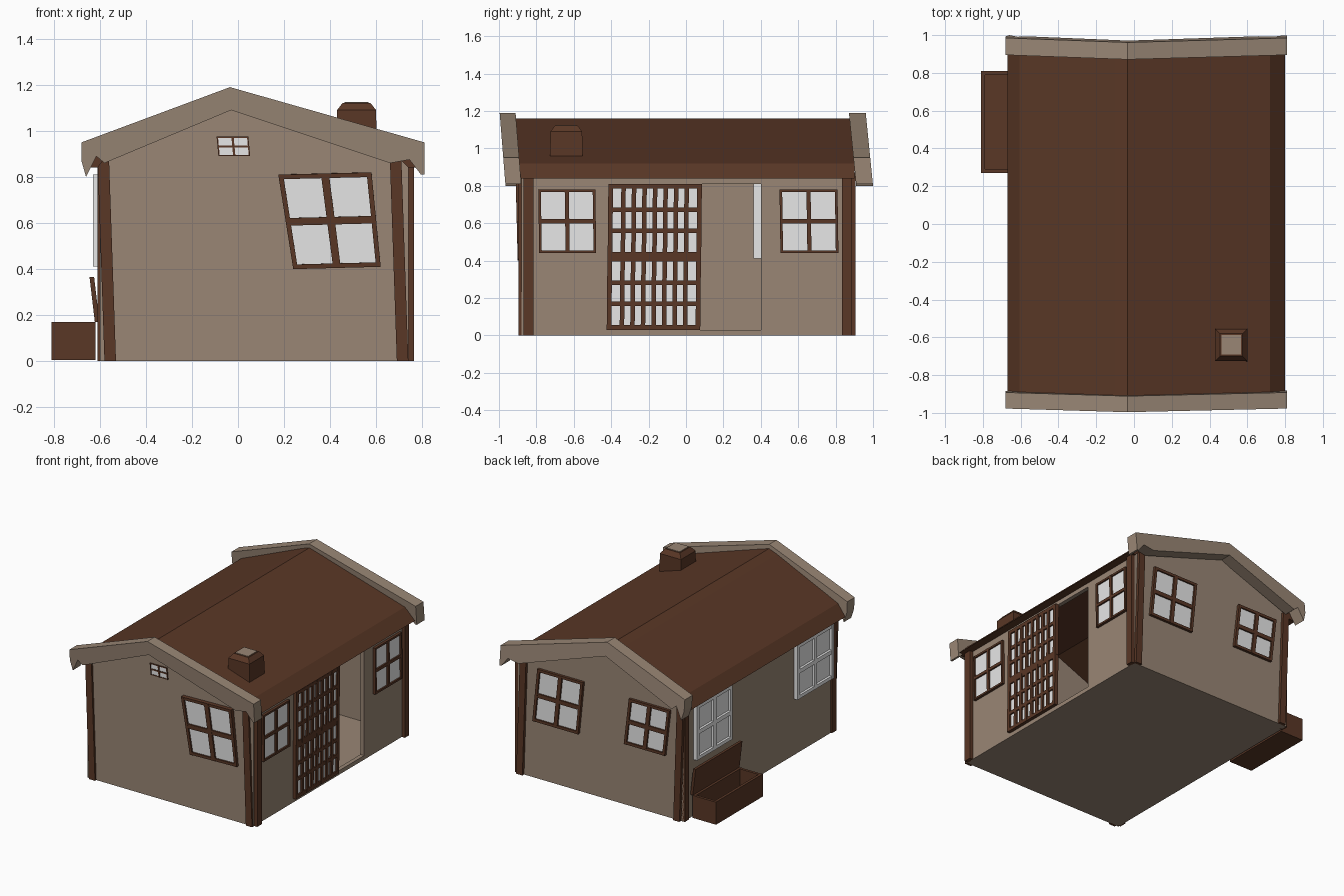
import bpy, bmesh
from mathutils import Vector

cube = bpy.data.objects.get("Cube")
if cube:
    bpy.data.objects.remove(cube, do_unlink=True)


def material(name, rgb):
    m = bpy.data.materials.new(name)
    m.use_nodes = True
    m.diffuse_color = (*rgb, 1)
    m.node_tree.nodes["Principled BSDF"].inputs["Base Color"].default_value = (*rgb, 1)
    return m


TAN = material("tan plaster", (0.32, 0.24, 0.178))
BROWN = material("brown wood", (0.10, 0.038, 0.019))
WHITE = material("white", (0.8, 0.8, 0.8))


def finish(name, bm, mat):
    bmesh.ops.recalc_face_normals(bm, faces=bm.faces)
    mesh = bpy.data.meshes.new(name)
    bm.to_mesh(mesh)
    bm.free()
    mesh.materials.append(mat)
    ob = bpy.data.objects.new(name, mesh)
    bpy.context.collection.objects.link(ob)
    return ob


def loft(bm, ring_a, ring_b):
    """Closed solid between two matching outlines."""
    a = [bm.verts.new(p) for p in ring_a]
    b = [bm.verts.new(p) for p in ring_b]
    n = len(a)
    bm.faces.new(a)
    bm.faces.new(b[::-1])
    for i in range(n):
        j = (i + 1) % n
        bm.faces.new((a[i], b[i], b[j], a[j]))


def box(name, x, y, z, mat, lean=(0, 0)):
    """Box whose top is shifted sideways by lean."""
    bm = bmesh.new()
    base = [(x[0], y[0]), (x[1], y[0]), (x[1], y[1]), (x[0], y[1])]
    loft(bm, [(p, q, z[0]) for p, q in base],
         [(p + lean[0], q + lean[1], z[1]) for p, q in base])
    return finish(name, bm, mat)


def prism(name, outline, y0, y1, mat, shear=0.0):
    """Outline in x and z, pushed along y, leaning with height."""
    bm = bmesh.new()
    loft(bm, *[[(x, y - shear * (z - 0.8), z) for x, z in outline] for y in (y0, y1)])
    return finish(name, bm, mat)


def window(name, corners, cols, rows, edge, bar, mat, out=0.02, back=0.01):
    """Framed, barred window on a quad listed counter-clockwise from outside."""
    a, b, c, d = [Vector(p) for p in corners]
    n = (b - a).cross(d - a).normalized()
    wide, tall = (b - a).length, (d - a).length

    def slab(bm, u0, u1, v0, v1, lo, hi):
        uv = ((u0, v0), (u1, v0), (u1, v1), (u0, v1))
        pts = [a.lerp(b, u).lerp(d.lerp(c, u), v) for u, v in uv]
        loft(bm, [p + n * lo for p in pts], [p + n * hi for p in pts])

    def strips(count, size):
        e, h = edge / size, bar / size / 2
        inner = [e + (1 - 2 * e) * i / count for i in range(1, count)]
        return [(0, e), (1 - e, 1)] + [(t - h, t + h) for t in inner]

    bm = bmesh.new()
    for u0, u1 in strips(cols, wide):
        slab(bm, u0, u1, 0, 1, -back, out)
    for v0, v1 in strips(rows, tall):
        slab(bm, 0, 1, v0, v1, -back, out - 0.001)
    finish(name + "_frame", bm, mat)
    bm = bmesh.new()
    slab(bm, 0.01, 0.99, 0.01, 0.99, -back * 0.9, out * 0.4)
    finish(name + "_glass", bm, WHITE)


def x_quad(x, y0, y1, z0, z1, skew=0.0):
    return [(x, y0 - skew, z0), (x, y1 - skew, z0), (x, y1, z1), (x, y0, z1)]


# Floor and walls
box("floor", (-0.6, 0.74), (-0.87, 0.88), (0, 0.02), TAN)
gable = [(-0.6, 0), (0.74, 0), (0.74, 0.87), (-0.035, 1.12), (-0.6, 0.87)]
prism("front_wall", gable, -0.88, -0.85, TAN)
prism("back_wall", gable, 0.85, 0.885, TAN)
box("plain_side_wall", (-0.6, -0.57), (-0.86, 0.86), (0, 0.88), TAN)
side = (0.71, 0.74)
box("door_wall_front", side, (-0.86, -0.40), (0, 0.88), TAN)
box("door_wall_back", side, (0.40, 0.86), (0, 0.88), TAN)
box("door_lintel", side, (-0.40, 0.40), (0.81, 0.88), TAN)
box("door_sill", side, (-0.40, 0.40), (0, 0.03), TAN)

# Roof shell with turned-down eaves
roof = [(-0.67, 0.84), (-0.605, 0.92), (-0.1, 1.137), (-0.035, 1.16), (0.04, 1.137),
        (0.72, 0.92), (0.80, 0.84), (0.74, 0.84), (0.70, 0.88), (-0.035, 1.11),
        (-0.58, 0.88), (-0.61, 0.84)]
prism("roof", roof, -0.91, 0.90, BROWN)

# Leaning gable trims
trim = [(-0.68, 0.95), (-0.035, 1.19), (0.81, 0.95), (0.81, 0.81), (0.795, 0.81),
        (0.745, 0.875), (0.66, 0.86), (-0.03, 1.09), (-0.58, 0.86), (-0.615, 0.89),
        (-0.66, 0.80), (-0.68, 0.87)]
prism("front_trim", trim, -0.965, -0.88, TAN, 0.08)
prism("back_trim", trim, 0.91, 1.0, TAN, 0.1)

# Corner planks, a pair on each corner
for end, face_y, side_y in (("front", (-0.895, -0.87), (-0.87, -0.815)),
                            ("back", (0.875, 0.905), (0.835, 0.885))):
    for hand, face_x, side_x in (("right", (-0.58, -0.53), (-0.61, -0.585)),
                                 ("left", (0.69, 0.74), (0.735, 0.765))):
        box(f"{end}_{hand}_face_plank", face_x, face_y, (0, 0.87), BROWN, (-0.03, 0))
        box(f"{end}_{hand}_side_plank", side_x, side_y, (0, 0.86), BROWN)

# Front windows
f = -0.88
window("front_window", [(0.24, f, 0.40), (0.62, f, 0.41), (0.58, f - 0.01, 0.82),
                        (0.175, f - 0.01, 0.81)], 2, 2, 0.02, 0.033, BROWN)
window("gable_window", [(-0.085, f, 0.89), (0.053, f, 0.89), (0.045, f, 0.975),
                        (-0.093, f, 0.975)], 2, 2, 0.006, 0.01, BROWN, 0.008)

# Back windows, each slanted a little
for name, x0, x1, z0, z1 in (("back_left_window", 0.20, 0.57, 0.42, 0.81),
                             ("back_right_window", -0.50, -0.17, 0.45, 0.79)):
    window(name, [(x1 + 0.04, 0.885, z0), (x0 + 0.04, 0.885, z0),
                  (x0, 0.885, z1), (x1, 0.885, z1)], 2, 2, 0.02, 0.03, BROWN)

# Windows beside the door
window("door_side_front_window", x_quad(0.74, -0.79, -0.485, 0.44, 0.78, -0.005),
       2, 2, 0.014, 0.022, BROWN)
window("door_side_back_window", x_quad(0.74, 0.50, 0.81, 0.44, 0.78, -0.005),
       2, 2, 0.014, 0.022, BROWN)

# White windows in the plain side wall
window("white_back_window", x_quad(-0.6, 0.77, 0.36, 0.41, 0.81),
       2, 2, 0.025, 0.03, WHITE, 0.03, 0.04)
window("white_front_window", x_quad(-0.6, -0.39, -0.81, 0.41, 0.81),
       2, 2, 0.025, 0.03, WHITE, 0.03, 0.04)

# Sliding lattice door in two halves
window("door_upper", x_quad(0.745, -0.415, 0.085, 0.42, 0.81, 0.004),
       8, 3, 0.025, 0.024, BROWN)
window("door_lower", x_quad(0.745, -0.42, 0.08, 0.03, 0.42, 0.004),
       8, 3, 0.025, 0.024, BROWN)

# Chimney with a tapered rim and pale cap
bm = bmesh.new()


def square(r, z):
    return [(0.515 + i * r, -0.64 + j * r, z) for i, j in ((-1, -1), (1, -1), (1, 1), (-1, 1))]


loft(bm, square(0.087, 0.93), square(0.085, 1.09))
loft(bm, square(0.085, 1.09), square(0.06, 1.122))
finish("chimney", bm, BROWN)
box("chimney_cap", (0.463, 0.567), (-0.692, -0.588), (1.118, 1.126), TAN)

# Open chest against the plain side wall
cx, cy, t = (-0.81, -0.62), (0.27, 0.81), 0.02
box("chest_bottom", cx, cy, (0.005, 0.03), BROWN)
box("chest_outer_side", (cx[0], cx[0] + t), cy, (0.01, 0.17), BROWN)
box("chest_inner_side", (cx[1] - t, cx[1]), cy, (0.01, 0.17), BROWN)
box("chest_front_end", cx, (cy[0], cy[0] + t), (0.01, 0.169), BROWN)
box("chest_back_end", cx, (cy[1] - t, cy[1]), (0.01, 0.169), BROWN)
box("chest_lid", (-0.622, -0.602), cy, (0.17, 0.365), BROWN, (-0.023, 0))
